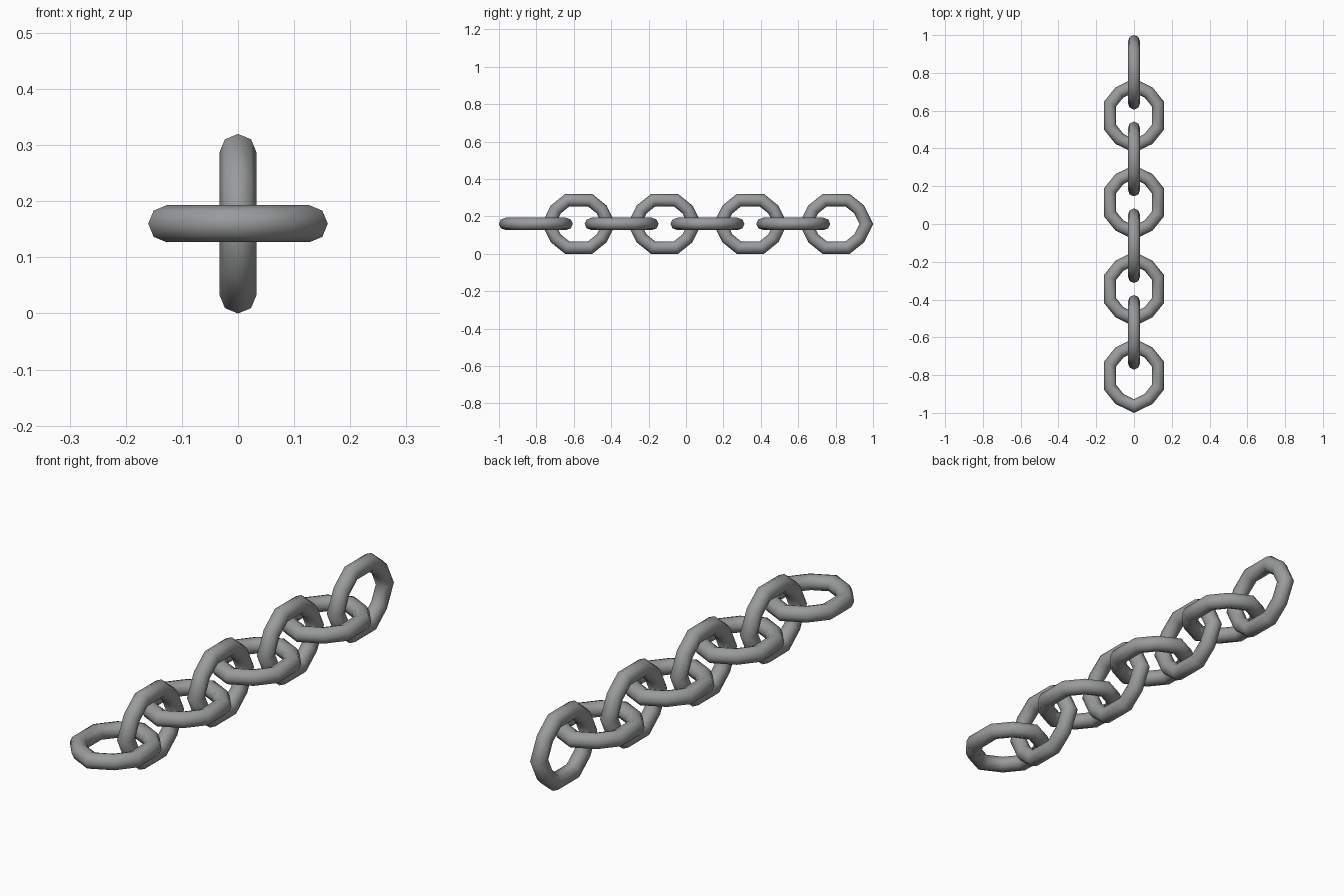
import bpy
import bmesh
from math import cos, sin, tau
from mathutils import Vector

cube = bpy.data.objects.get("Cube")
if cube:
    bpy.data.objects.remove(cube, do_unlink=True)

LINKS = 8
LENGTH = 0.394
WIRE = 0.033
SIDES = 8
HEIGHT = 0.16
PITCH = (2 - LENGTH) / (LINKS - 1)

steel = bpy.data.materials.new("grey_steel")
steel.use_nodes = True
grey = (0.32, 0.325, 0.33, 1)
steel.diffuse_color = grey
steel.node_tree.nodes["Principled BSDF"].inputs["Base Color"].default_value = grey


def link_path():
    """Centre line of one link, mirrored from a single quarter."""
    quarter = [Vector((0.127, 0.061)), Vector((0.077, 0.123))]
    tip = Vector((0, 0.161))
    half = quarter + [tip] + [Vector((-p.x, p.y)) for p in reversed(quarter)]
    return half + [-p for p in half]


def link_mesh():
    """Sweep a round wire along the closed path with mitred corners."""
    bm = bmesh.new()
    path = link_path()
    count = len(path)
    rings = []
    for i, p in enumerate(path):
        before = (p - path[i - 1]).normalized()
        after = (path[(i + 1) % count] - p).normalized()
        tangent = (before + after).normalized()
        outward = Vector((tangent.y, -tangent.x)) / tangent.dot(after)
        ring = []
        for k in range(SIDES):
            a = tau * k / SIDES
            q = p + outward * WIRE * cos(a)
            ring.append(bm.verts.new((q.x, q.y, WIRE * sin(a))))
        rings.append(ring)
    for i in range(count):
        r, s = rings[i], rings[(i + 1) % count]
        for k in range(SIDES):
            n = (k + 1) % SIDES
            bm.faces.new((r[k], s[k], s[n], r[n]))
    bmesh.ops.recalc_face_normals(bm, faces=bm.faces)
    for f in bm.faces:
        f.smooth = True
    mesh = bpy.data.meshes.new("chain_link")
    bm.to_mesh(mesh)
    bm.free()
    mesh.materials.append(steel)
    return mesh


# Links alternate between lying flat and standing upright
mesh = link_mesh()
for i in range(LINKS):
    kind = "upright_link" if i % 2 else "flat_link"
    link = bpy.data.objects.new(f"{kind}_{i + 1}", mesh)
    link.location = (0, -1 + LENGTH / 2 + i * PITCH, HEIGHT)
    link.rotation_euler.y = tau / 4 * (i % 2)
    bpy.context.collection.objects.link(link)
